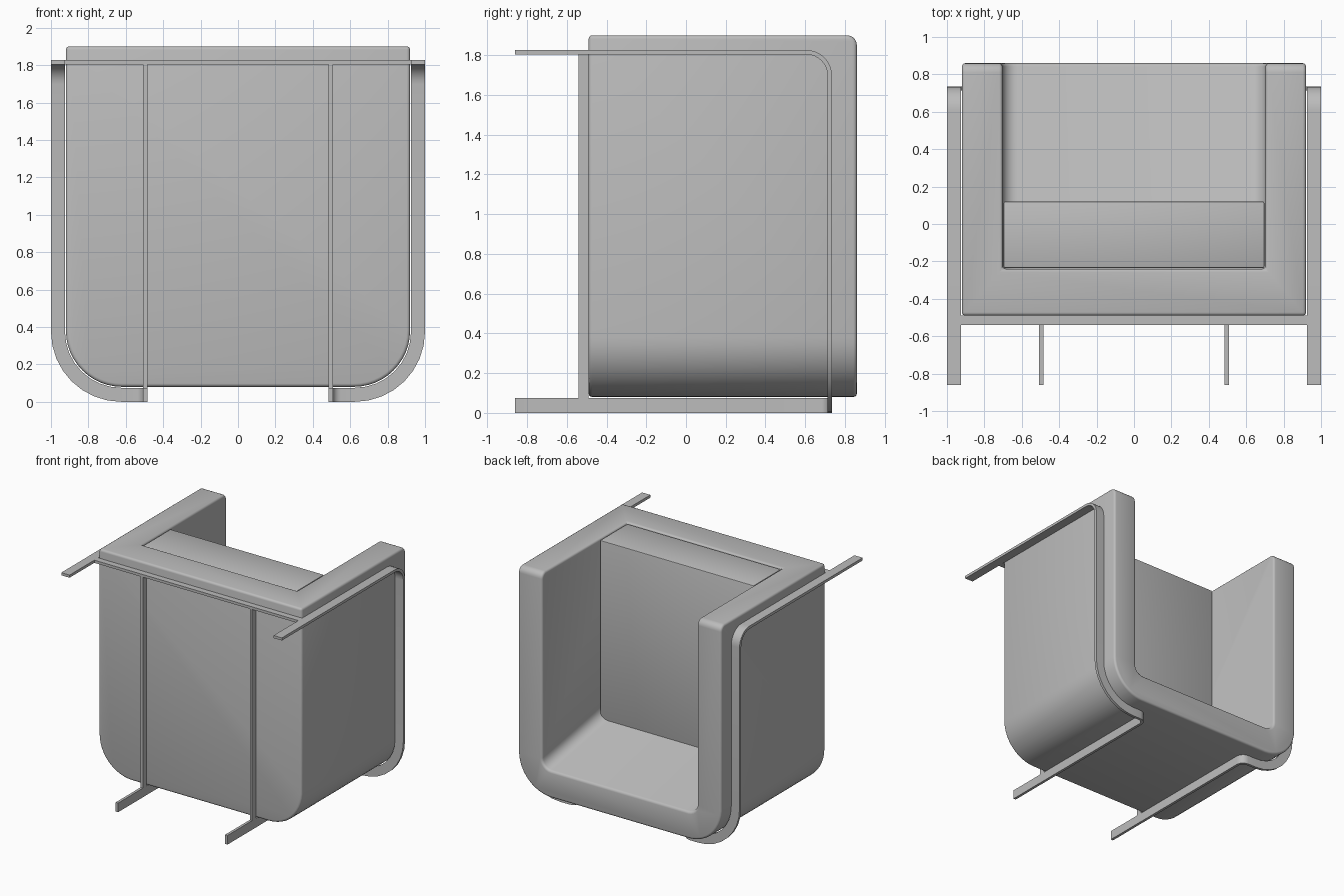
import bpy, bmesh
from math import sin, cos, pi
from mathutils import Vector

if "Cube" in bpy.data.objects:
    bpy.data.objects.remove(bpy.data.objects["Cube"])

grey = bpy.data.materials.new("plain_grey")
grey.use_nodes = True
grey.diffuse_color = (0.5, 0.5, 0.5, 1)
grey.node_tree.nodes["Principled BSDF"].inputs["Base Color"].default_value = (0.5, 0.5, 0.5, 1)


def finish(name, bm):
    bmesh.ops.recalc_face_normals(bm, faces=bm.faces)
    mesh = bpy.data.meshes.new(name)
    bm.to_mesh(mesh)
    bm.free()
    mesh.materials.append(grey)
    obj = bpy.data.objects.new(name, mesh)
    bpy.context.collection.objects.link(obj)
    return obj


def loft(sections):
    """Closed solid through a row of matching cross-sections."""
    bm = bmesh.new()
    rings = [[bm.verts.new(p) for p in s] for s in sections]
    n = len(rings[0])
    for a, b in zip(rings, rings[1:]):
        for i in range(n):
            j = (i + 1) % n
            bm.faces.new((a[i], a[j], b[j], b[i]))
    bm.faces.new(rings[0])
    bm.faces.new(rings[-1])
    return bm


def box(name, lo, hi, bevel=0):
    bm = loft([[(lo[0], y, lo[2]), (hi[0], y, lo[2]), (hi[0], y, hi[2]), (lo[0], y, hi[2])]
               for y in (lo[1], hi[1])])
    if bevel:
        bmesh.ops.bevel(bm, geom=bm.edges[:], offset=bevel, segments=2, profile=0.5, affect='EDGES')
    return finish(name, bm)


def tub(half, bottom, top, r, y, steps):
    """Upright outline with two rounded lower corners."""
    right = [(half - r + r * sin(t), y, bottom + r - r * cos(t))
             for t in (pi / 2 * i / steps for i in range(steps + 1))]
    right.append((half, y, top))
    return right + [(-x, y, z) for x, y, z in reversed(right)]


def smooth(obj, angle=0.6):
    bpy.ops.object.select_all(action='DESELECT')
    obj.select_set(True)
    bpy.context.view_layer.objects.active = obj
    bpy.ops.object.shade_smooth_by_angle(angle=angle)


# Upholstered shell: rounded block with a softened top rear edge
bm = loft([tub(0.92, 0.08, 1.9, 0.3, y, 12) for y in (-0.49, 0.86)])
rear_top = [e for e in bm.edges if all(v.co.y > 0.8 and v.co.z > 1.8 for v in e.verts)]
bmesh.ops.bevel(bm, geom=rear_top, offset=0.05, segments=5, profile=0.5, affect='EDGES')
shell = finish("shell", bm)

# Hollow with a sloping seat
cutter = finish("hollow_cutter", loft([tub(0.703, 0.3 + 0.176 * (0.86 - y), 2.3, 0.08, y, 6)
                                       for y in (-0.24, 1.0)]))
cutter.hide_render = True
bpy.context.view_layer.objects.active = shell
cut = shell.modifiers.new("hollow", 'BOOLEAN')
cut.object, cut.solver = cutter, 'EXACT'
soft = shell.modifiers.new("soft_edges", 'BEVEL')
soft.width, soft.segments, soft.angle_limit = 0.018, 3, 0.7
soft.use_clamp_overlap = False
for m in ("hollow", "soft_edges"):
    bpy.ops.object.modifier_apply(modifier=m)
bpy.data.objects.remove(cutter)
smooth(shell)

# Back cushion filling the front of the hollow
smooth(box("back_cushion", (-0.697, -0.235, 0.25), (0.697, 0.12, 1.89), 0.008))

# Side frame: one flat ribbon running along the top, down, under and forward
THICK, X_IN, X_OUT, Y_OUT, TOP = 0.022, 0.925, 1.0, 0.735, 1.826


def side_ribbon(name, side):
    stations = []

    def add(a, b, normal):
        n = Vector(normal) * THICK
        a, b = Vector(a), Vector(b)
        ring = [a, b, b + n, a + n]
        stations.append([(side * p.x, p.y, p.z) for p in ring])

    def arc(steps):
        return [pi / 2 * i / steps for i in range(steps + 1)]

    add((X_IN, -0.86, TOP), (X_OUT, -0.86, TOP), (0, 0, -1))
    r = 0.13
    for t in arc(8):
        y, z = Y_OUT - r + r * sin(t), TOP - r + r * cos(t)
        add((X_IN, y, z), (X_OUT, y, z), (0, -sin(t), -cos(t)))
    for t in arc(8):
        a, b = [(0.625 + q * cos(t), Y_OUT, 0.375 - q * sin(t)) for q in (0.3, 0.375)]
        add(a, b, (0, -1, 0))
    r = 0.065
    for t in arc(6):
        x, y = 0.485 + r - r * sin(t), Y_OUT - r + r * cos(t)
        add((x, y, 0.075), (x, y, 0), (sin(t), -cos(t), 0))
    add((0.485, -0.86, 0.075), (0.485, -0.86, 0), (1, 0, 0))
    smooth(finish(name, loft(stations)), 0.35)


for side, label in ((1, "left"), (-1, "right")):
    side_ribbon(label + "_side_frame", side)
    x = side * 0.496
    box(label + "_upright", (x - 0.011, -0.54, 0.07), (x + 0.011, -0.49, 1.81))

# Crossbar joining the side frames
box("crossbar", (-0.93, -0.54, 1.804), (0.93, -0.488, 1.826))
